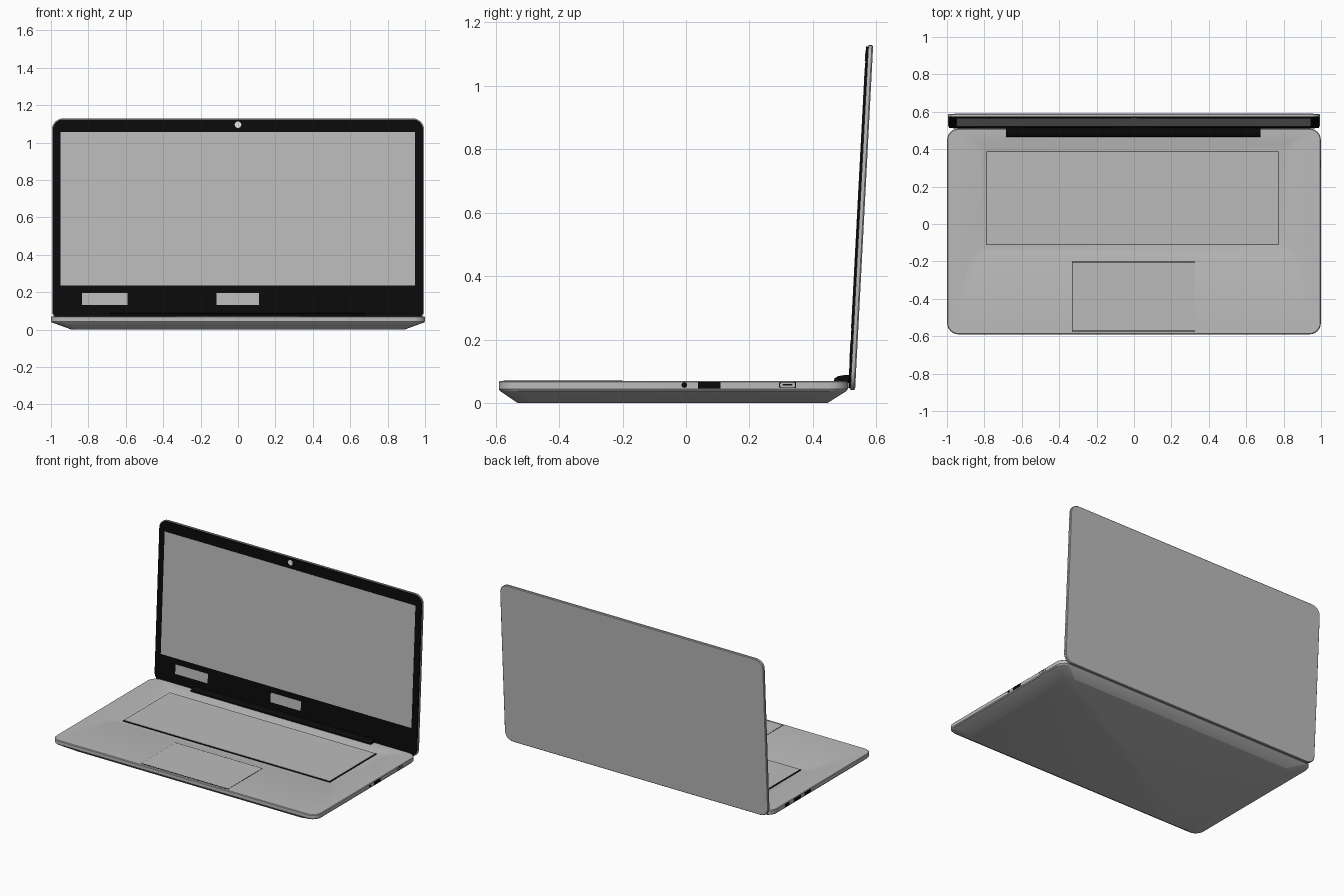
import bpy, bmesh, math
from mathutils import Matrix

if "Cube" in bpy.data.objects:
    bpy.data.objects.remove(bpy.data.objects["Cube"])


def material(name, rgb):
    m = bpy.data.materials.new(name)
    m.diffuse_color = (*rgb, 1)
    m.use_nodes = True
    m.node_tree.nodes["Principled BSDF"].inputs["Base Color"].default_value = m.diffuse_color
    return m


GREY = material("aluminium_grey", (0.5, 0.5, 0.5))
BLACK = material("black", (0.003, 0.003, 0.003))
WHITE = material("lens_white", (0.75, 0.77, 0.78))


def ring(x0, x1, y0, y1, r=0.0, seg=6):
    """Counter-clockwise rounded rectangle."""
    if r == 0:
        return [(x1, y1), (x0, y1), (x0, y0), (x1, y0)]
    pts = []
    corners = [(x1 - r, y1 - r), (x0 + r, y1 - r), (x0 + r, y0 + r), (x1 - r, y0 + r)]
    for k, (cx, cy) in enumerate(corners):
        for i in range(seg + 1):
            a = math.pi / 2 * (k + i / seg)
            pts.append((cx + r * math.cos(a), cy + r * math.sin(a)))
    return pts


def loft(name, sections, mat, matrix=Matrix()):
    """Closed solid through sections of (ring, height)."""
    bm = bmesh.new()
    loops = [[bm.verts.new((x, y, z)) for x, y in pts] for pts, z in sections]
    for a, b in zip(loops, loops[1:]):
        n = len(a)
        for i in range(n):
            bm.faces.new((a[i], a[(i + 1) % n], b[(i + 1) % n], b[i]))
    bm.faces.new(loops[0][::-1])
    bm.faces.new(loops[-1])
    bmesh.ops.recalc_face_normals(bm, faces=bm.faces[:])
    bm.transform(matrix)
    me = bpy.data.meshes.new(name)
    bm.to_mesh(me)
    bm.free()
    me.shade_smooth()
    me.set_sharp_from_angle(angle=math.radians(25))
    me.materials.append(mat)
    ob = bpy.data.objects.new(name, me)
    bpy.context.collection.objects.link(ob)
    return ob


def plate(name, rect, z0, z1, mat, matrix=Matrix(), r=0.0, seg=6):
    pts = ring(*rect, r, seg)
    return loft(name, [(pts, z0), (pts, z1)], mat, matrix)


# Base: tapered underside, straight sides, sunken keyboard deck
loft("base", [
    (ring(-0.89, 0.89, -0.53, 0.445, 0.05), 0.0),
    (ring(-0.995, 0.995, -0.586, 0.506, 0.06), 0.038),
    (ring(-0.999, 0.999, -0.59, 0.51, 0.06), 0.044),
    (ring(-0.999, 0.999, -0.59, 0.51, 0.06), 0.066),
    (ring(-0.995, 0.995, -0.586, 0.506, 0.058), 0.07),
    (ring(-0.87, 0.87, -0.195, 0.445, 0.03), 0.07),
    (ring(-0.82, 0.82, -0.145, 0.41, 0.02), 0.06),
], GREY)

# Keyboard panel with dark surround
plate("keyboard_surround", (-0.788, 0.773, -0.113, 0.388), 0.055, 0.066, BLACK)
plate("keyboard_panel", (-0.785, 0.77, -0.11, 0.385), 0.06, 0.068, GREY)

# Trackpad with dark gaps front and back
plate("trackpad_gap", (-0.332, 0.327, -0.575, -0.2), 0.065, 0.0706, BLACK)
plate("trackpad", (-0.33, 0.325, -0.569, -0.206), 0.066, 0.0715, GREY)

# Hinge cover: rounded profile run along x
hinge_profile = [(0.465, 0.064), (0.514, 0.064), (0.514, 0.088),
                 (0.497, 0.088), (0.48, 0.085), (0.468, 0.078)]
along_x = Matrix(((0, 0, 1, 0), (1, 0, 0, 0), (0, 1, 0, 0), (0, 0, 0, 1)))
loft("hinge_cover", [(hinge_profile, -0.685), (hinge_profile, 0.675)], BLACK, along_x)

# Lid: built flat, then stood up and tilted back three degrees
LID = Matrix.Translation((0, 0.511, 0.042)) @ Matrix.Rotation(math.radians(87), 4, "X")
loft("lid_shell", [
    (ring(-0.991, 0.991, 0.004, 1.085, 0.056), -0.022),
    (ring(-0.995, 0.995, 0, 1.089, 0.06), -0.018),
    (ring(-0.995, 0.995, 0, 1.089, 0.06), -0.007),
], GREY, LID)
plate("screen_bezel", (-0.99, 0.99, 0.005, 1.084, ), -0.008, 0.0, BLACK, LID, 0.056)
plate("screen", (-0.948, 0.946, 0.194, 1.015), -0.002, 0.001, GREY, LID)
plate("webcam", (-0.018, 0.018, 1.037, 1.073), -0.002, 0.002, WHITE, LID, 0.0179, 3)
for label, x0, x1 in (("left", -0.835, -0.59), ("middle", -0.115, 0.113)):
    plate(label + "_sticker", (x0, x1, 0.09, 0.154), -0.002, 0.001, GREY, LID)


# Side ports: thin plates in (y, z), facing outward
def port(name, side, y0, y1, z0, z1, mat, out, r=0.0):
    m = Matrix.Scale(side, 4, (1, 0, 0)) @ along_x
    ob = plate(name, (y0, y1, z0, z1), 0.994, 0.999 + out, mat, m, r, 4)
    if side < 0:
        ob.data.flip_normals()


port("audio_jack", 1, -0.014, 0.004, 0.048, 0.066, BLACK, 0.001, 0.0089)
port("right_usb_port", 1, 0.038, 0.108, 0.046, 0.0665, BLACK, 0.001)
port("video_port_rim", 1, 0.293, 0.347, 0.047, 0.067, BLACK, 0.0004, 0.006)
port("video_port_shell", 1, 0.296, 0.344, 0.0495, 0.0645, GREY, 0.0007, 0.005)
port("video_port_slot", 1, 0.304, 0.336, 0.055, 0.0595, BLACK, 0.001, 0.002)
for i, (a, b) in enumerate(((0.31, 0.36), (0.19, 0.26), (0.08, 0.15))):
    port(f"left_port_{i + 1}", -1, a, b, 0.046, 0.0665, BLACK, 0.001)
